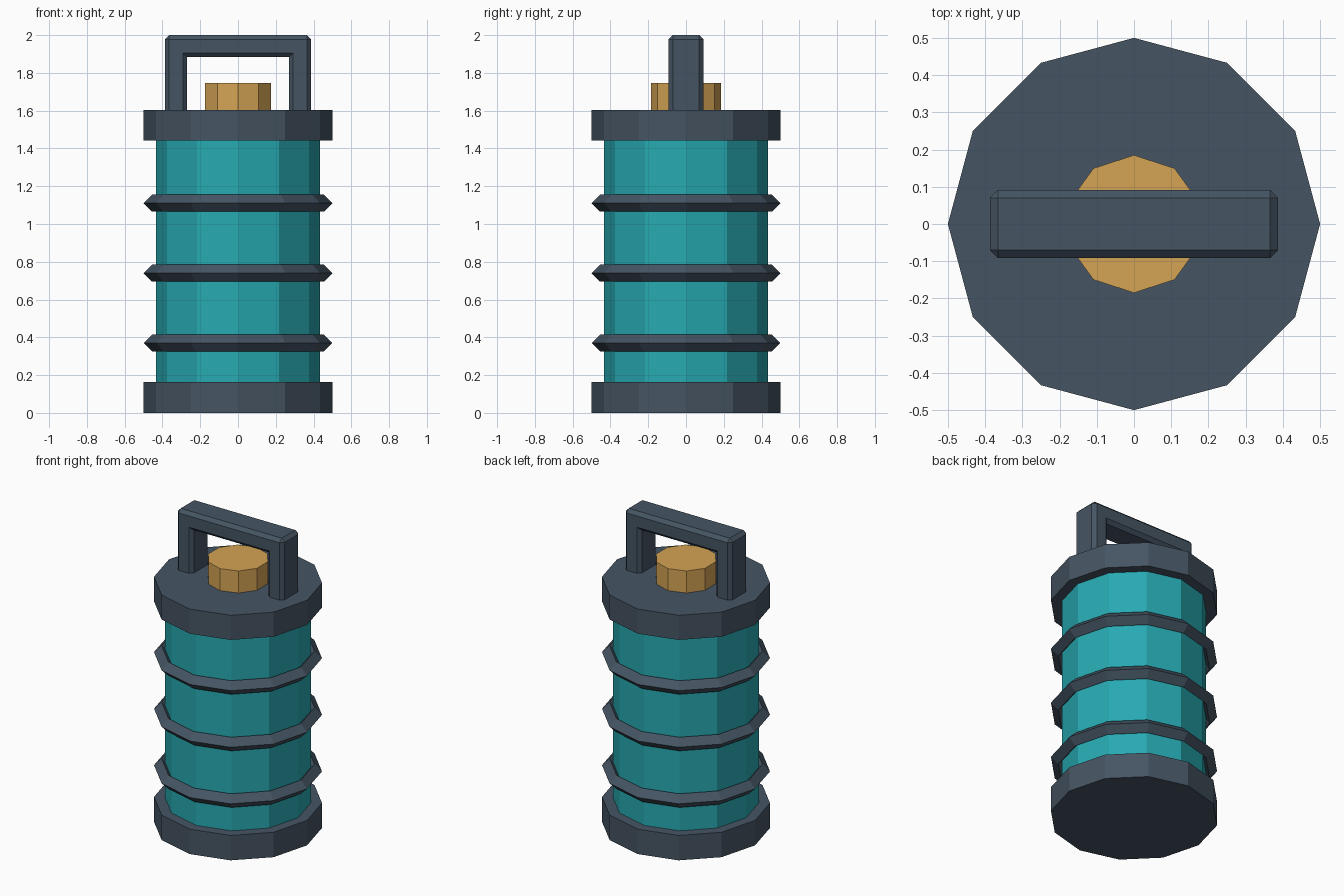
import bpy
import bmesh
from math import cos, sin, tau
from mathutils import Matrix, Vector

cube = bpy.data.objects.get("Cube")
if cube:
    bpy.data.objects.remove(cube, do_unlink=True)


def material(name, rgb):
    mat = bpy.data.materials.new(name)
    mat.use_nodes = True
    color = (*rgb, 1.0)
    mat.diffuse_color = color
    mat.node_tree.nodes["Principled BSDF"].inputs["Base Color"].default_value = color
    return mat


slate = material("slate", (0.06, 0.09, 0.125))
teal = material("teal", (0.02, 0.40, 0.445))
gold = material("gold", (0.66, 0.37, 0.09))


def add_object(name, bm, mat):
    bmesh.ops.recalc_face_normals(bm, faces=bm.faces)
    mesh = bpy.data.meshes.new(name)
    bm.to_mesh(mesh)
    bm.free()
    mesh.materials.append(mat)
    obj = bpy.data.objects.new(name, mesh)
    bpy.context.collection.objects.link(obj)
    return obj


def prism(name, sides, radius, bottom, top, mat):
    """Upright faceted drum with one corner facing the back."""
    bm = bmesh.new()
    ring = [bm.verts.new((radius * sin(tau * i / sides),
                          radius * cos(tau * i / sides), bottom))
            for i in range(sides)]
    base = bm.faces.new(ring)
    side = bmesh.ops.extrude_face_region(bm, geom=[base], use_keep_orig=True)
    lifted = [g for g in side["geom"] if isinstance(g, bmesh.types.BMVert)]
    bmesh.ops.translate(bm, verts=lifted, vec=(0, 0, top - bottom))
    return add_object(name, bm, mat)


def diamond_ring(name, radius, thickness, z, sides=12):
    """Faceted ring with a diamond cross-section."""
    bm = bmesh.new()
    loops = []
    for i in range(sides):
        a = tau * i / sides
        loop = []
        for k in range(4):
            r = radius + thickness * cos(tau * k / 4)
            loop.append(bm.verts.new((r * cos(a), r * sin(a),
                                      z + thickness * sin(tau * k / 4))))
        loops.append(loop)
    for i, here in enumerate(loops):
        there = loops[(i + 1) % sides]
        for k in range(4):
            n = (k + 1) % 4
            bm.faces.new((here[k], there[k], there[n], here[n]))
    return add_object(name, bm, slate)


def beveled_bar(name, low, high):
    """Box between two corners with a narrow chamfer."""
    low, high = Vector(low), Vector(high)
    bm = bmesh.new()
    bmesh.ops.create_cube(bm, size=1, matrix=Matrix.Translation((low + high) / 2)
                          @ Matrix.Diagonal((*(high - low), 1)))
    obj = add_object(name, bm, slate)
    bevel = obj.modifiers.new("chamfer", "BEVEL")
    bevel.width = 0.022
    bevel.segments = 1
    return obj


# Canister: body between two end caps
prism("body", 12, 0.435, 0.08, 1.52, teal)
prism("bottom_cap", 12, 0.5, 0, 0.163, slate)
prism("top_cap", 12, 0.5, 1.442, 1.603, slate)

# Reinforcing rings
for i in range(3):
    diamond_ring(f"ring_{i + 1}", 0.455, 0.045, 0.37 + 0.37 * i)

# Filler plug
prism("plug", 10, 0.185, 1.56, 1.747, gold)

# Carry handle
for name, side in (("handle_left_post", 1), ("handle_right_post", -1)):
    inner, outer = sorted((side * 0.27, side * 0.387))
    beveled_bar(name, (inner, -0.092, 1.54), (outer, 0.092, 1.945))
beveled_bar("handle_grip", (-0.387, -0.092, 1.883), (0.387, 0.092, 2))
